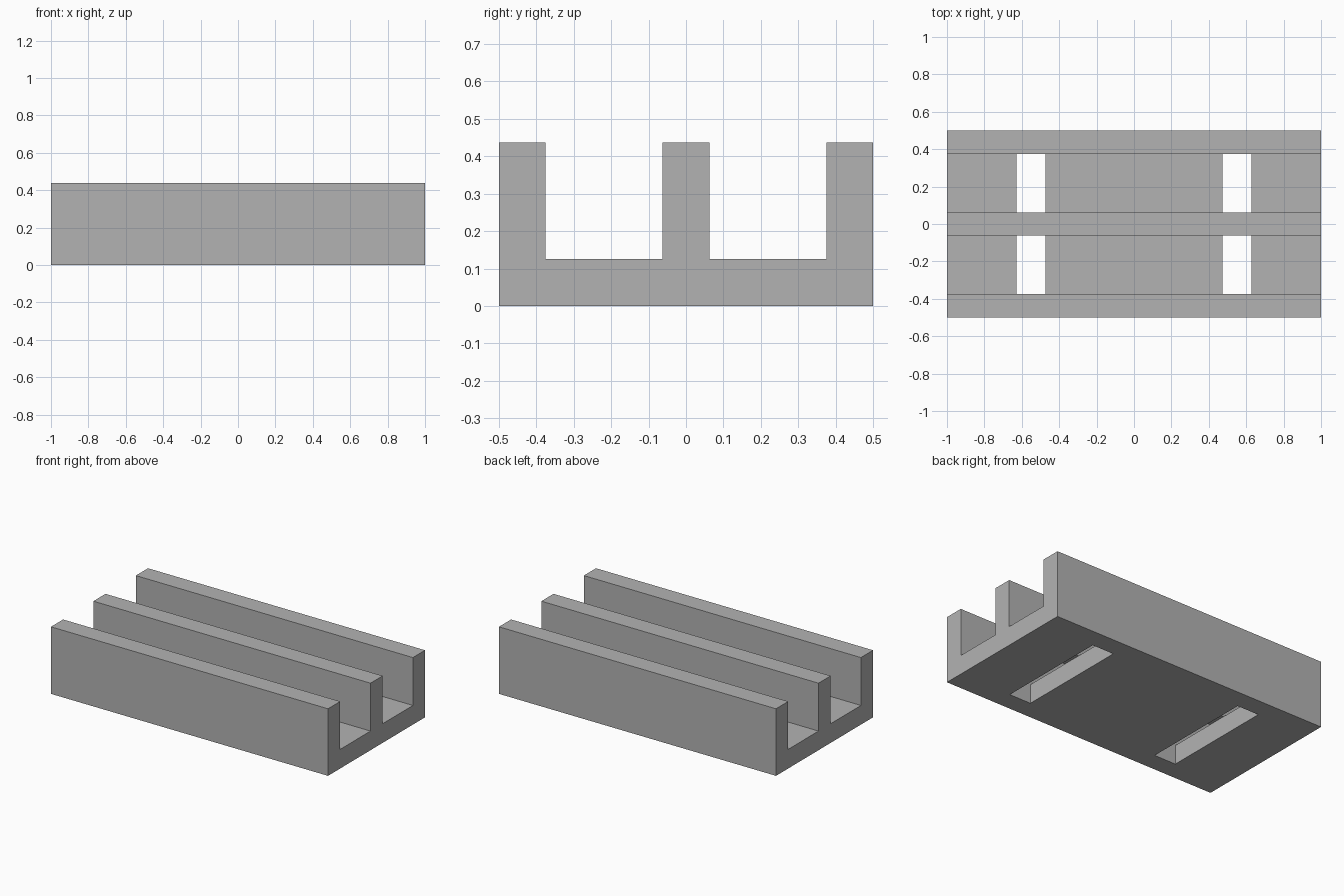
import bpy
import bmesh

cube = bpy.data.objects.get("Cube")
if cube:
    bpy.data.objects.remove(cube, do_unlink=True)

# Main dimensions
HALF_LENGTH, HALF_WIDTH, HEIGHT = 1.0, 0.5, 0.4375
WALL, FLOOR = 0.125, 0.125
SLOT_X, SLOT_WIDTH = 0.55, 0.156

grey = bpy.data.materials.new("plain grey")
grey.use_nodes = True
colour = (0.45, 0.45, 0.45, 1)
grey.diffuse_color = colour
grey.node_tree.nodes["Principled BSDF"].inputs["Base Color"].default_value = colour


def extrude_profile(name, points, x0, x1):
    """Extrude a closed (y, z) outline along x."""
    bm = bmesh.new()
    face = bm.faces.new([bm.verts.new((x0, y, z)) for y, z in points])
    made = bmesh.ops.extrude_face_region(bm, geom=[face])["geom"]
    verts = [g for g in made if isinstance(g, bmesh.types.BMVert)]
    bmesh.ops.translate(bm, verts=verts, vec=(x1 - x0, 0, 0))
    bmesh.ops.recalc_face_normals(bm, faces=bm.faces)
    mesh = bpy.data.meshes.new(name)
    bm.to_mesh(mesh)
    bm.free()
    mesh.materials.append(grey)
    obj = bpy.data.objects.new(name, mesh)
    bpy.context.collection.objects.link(obj)
    return obj


# Double channel: floor with two outer walls and a middle wall
inner, mid = HALF_WIDTH - WALL, WALL / 2
half = [(mid, HEIGHT), (mid, FLOOR), (inner, FLOOR), (inner, HEIGHT),
        (HALF_WIDTH, HEIGHT), (HALF_WIDTH, 0)]
outline = half + [(-y, z) for y, z in reversed(half)]
channel = extrude_profile("double_channel", outline, -HALF_LENGTH, HALF_LENGTH)

# Cross slots through the floor, bridged by the middle wall
for side, sx in (("left", 1), ("right", -1)):
    centre = sx * SLOT_X
    box = [(-inner, -FLOOR), (inner, -FLOOR), (inner, FLOOR), (-inner, FLOOR)]
    cutter = extrude_profile(side + "_slot_cutter", box,
                             centre - SLOT_WIDTH / 2, centre + SLOT_WIDTH / 2)
    cutter.hide_render = True
    cutter.hide_set(True)
    cut = channel.modifiers.new(side + "_slot", "BOOLEAN")
    cut.operation = "DIFFERENCE"
    cut.solver = "EXACT"
    cut.object = cutter
